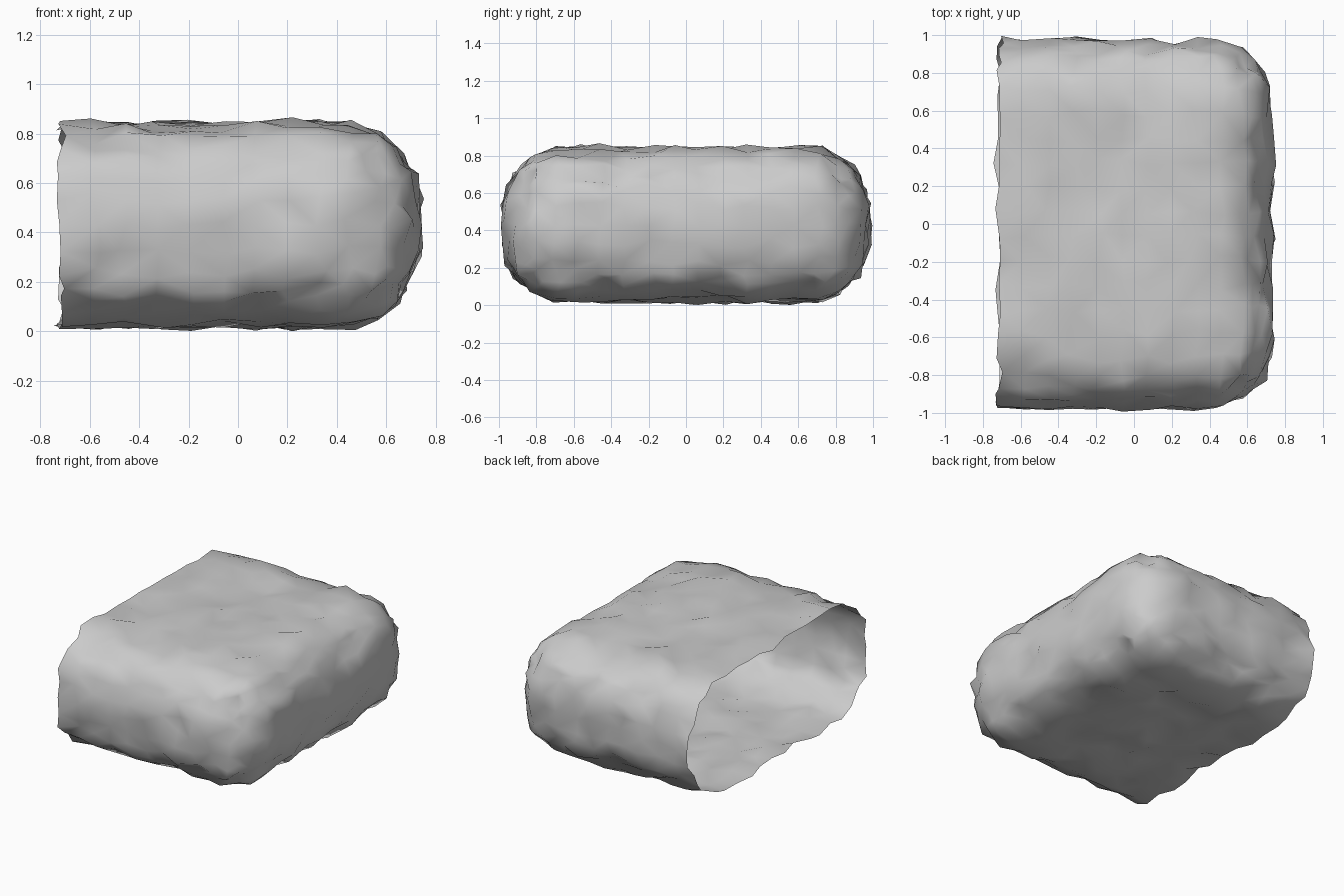
import bpy, bmesh, random
from mathutils import Vector

if "Cube" in bpy.data.objects:
    bpy.data.objects.remove(bpy.data.objects["Cube"])

random.seed(11)
LOW = Vector((-0.715, -0.969, 0.028))   # mean rock extents
HIGH = Vector((0.725, 0.969, 0.835))
R = 0.33                                # edge rounding
ROUGH = 0.034                           # surface roughness
CELLS = (11, 15, 8)                     # grid cells along x, y, z

# Block with evenly spaced loops
bm = bmesh.new()
bmesh.ops.create_cube(bm, size=1)
for v in bm.verts:
    v.co = [LOW[i] + (v.co[i] + 0.5) * (HIGH[i] - LOW[i]) for i in range(3)]
for axis, cells in enumerate(CELLS):
    normal = Vector((axis == 0, axis == 1, axis == 2))
    for k in range(1, cells):
        at = LOW[axis] + (HIGH[axis] - LOW[axis]) * k / cells
        bmesh.ops.bisect_plane(bm, geom=bm.verts[:] + bm.edges[:] + bm.faces[:],
                               plane_co=normal * at, plane_no=normal)

# The left side is an open cut
left = [f for f in bm.faces if f.calc_center_median().x < LOW.x + 0.001]
bmesh.ops.delete(bm, geom=left, context='FACES')

# Round the other sides and roughen the surface
for v in bm.verts:
    p = v.co.copy()
    core = Vector((min(p.x, HIGH.x - R),
                   max(LOW.y + R, min(p.y, HIGH.y - R)),
                   max(LOW.z + R, min(p.z, HIGH.z - R))))
    p = core + (p - core).normalized() * R
    v.co = p + Vector([random.triangular(-ROUGH, ROUGH) for _ in range(3)])

bmesh.ops.triangulate(bm, faces=bm.faces[:])
bmesh.ops.recalc_face_normals(bm, faces=bm.faces[:])

# Stand on the ground
base = min(v.co.z for v in bm.verts)
for v in bm.verts:
    v.co.z -= base
for f in bm.faces:
    f.smooth = True

mesh = bpy.data.meshes.new("rock_shell")
bm.to_mesh(mesh)
bm.free()
rock = bpy.data.objects.new("rock_shell", mesh)
bpy.context.collection.objects.link(rock)
